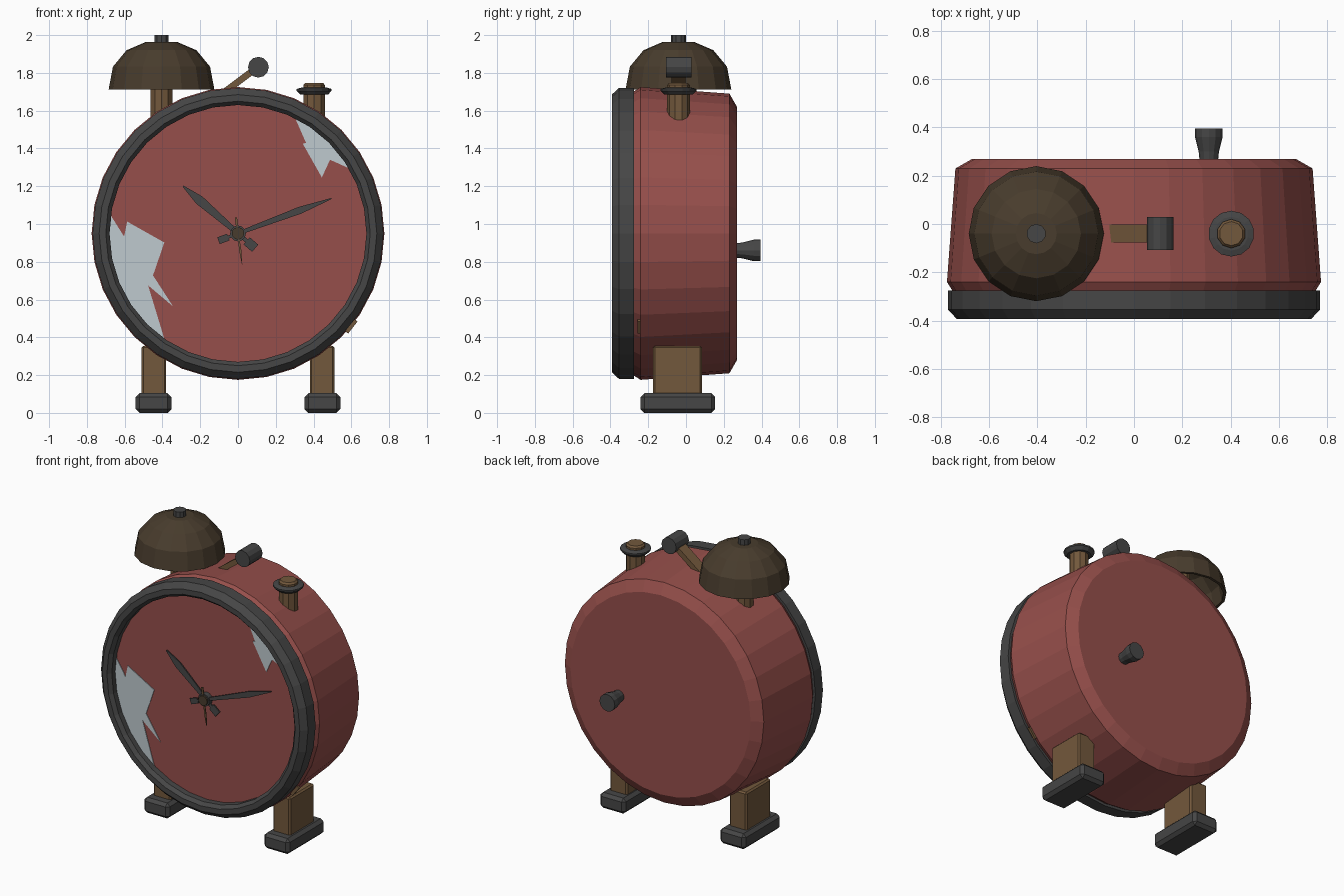
import bpy, bmesh, math
from mathutils import Vector, Matrix

cube = bpy.data.objects.get("Cube")
if cube:
    bpy.data.objects.remove(cube, do_unlink=True)


def material(name, rgb):
    m = bpy.data.materials.new(name)
    m.use_nodes = True
    m.diffuse_color = (*rgb, 1)
    m.node_tree.nodes["Principled BSDF"].inputs["Base Color"].default_value = (*rgb, 1)
    return m


RED = material("faded red", (0.305, 0.078, 0.07))
DARK = material("dark metal", (0.061, 0.061, 0.061))
BROWN = material("rusty brown", (0.171, 0.098, 0.045))
BRONZE = material("dull bronze", (0.065, 0.045, 0.026))
PALE = material("pale glass", (0.52, 0.59, 0.625))

CENTRE = 0.95      # height of the dial centre
DIAL_R = 0.69
MID_Y = -0.04      # depth of the bells, posts and hammer


def finish(bm, name, mat):
    bmesh.ops.recalc_face_normals(bm, faces=bm.faces)
    mesh = bpy.data.meshes.new(name)
    bm.to_mesh(mesh)
    bm.free()
    mesh.materials.append(mat)
    obj = bpy.data.objects.new(name, mesh)
    bpy.context.collection.objects.link(obj)
    return obj


def lathe(name, mat, profile, origin, sides, axis="Z", closed=False):
    """Turn (radius, height) points about an axis; closed joins last to first."""
    bm = bmesh.new()
    rings = []
    for r, h in profile:
        ring = []
        for i in range(sides):
            a = math.tau * i / sides
            u, v = r * math.sin(a), r * math.cos(a)
            co = (u, h, v) if axis == "Y" else (u, v, h)
            ring.append(bm.verts.new(Vector(co) + Vector(origin)))
        rings.append(ring)
    pairs = list(zip(rings, rings[1:]))
    if closed:
        pairs.append((rings[-1], rings[0]))
    else:
        bm.faces.new(rings[0])
        bm.faces.new(rings[-1])
    for low, high in pairs:
        for i in range(sides):
            j = (i + 1) % sides
            bm.faces.new((low[i], low[j], high[j], high[i]))
    return finish(bm, name, mat)


def box(name, mat, centre, size, bevel=0.0, turn_y=0.0):
    bm = bmesh.new()
    bmesh.ops.create_cube(bm, size=1)
    bmesh.ops.scale(bm, vec=size, verts=bm.verts)
    if bevel:
        bmesh.ops.bevel(bm, geom=bm.edges[:], offset=bevel, segments=1, affect="EDGES")
    bmesh.ops.transform(bm, matrix=Matrix.Translation(centre) @ Matrix.Rotation(turn_y, 4, "Y"),
                        verts=bm.verts)
    return finish(bm, name, mat)


def plate(name, mat, points, y, thick):
    """Flat cut-out facing the front; points are (x, z) from the dial centre."""
    bm = bmesh.new()
    face = bm.faces.new([bm.verts.new((x, y, CENTRE + z)) for x, z in points])
    out = bmesh.ops.extrude_face_region(bm, geom=[face])
    moved = [v for v in out["geom"] if isinstance(v, bmesh.types.BMVert)]
    bmesh.ops.translate(bm, vec=(0, -thick, 0), verts=moved)
    return finish(bm, name, mat)


# Drum-shaped case, front rim and dial
case = [(0.75, -0.28), (0.775, -0.24), (0.74, 0.23), (0.67, 0.27)]
lathe("case", RED, case, (0, 0, CENTRE), 32, "Y")
rim = [(0.77, -0.275), (0.77, -0.355), (0.735, -0.393), (0.7, -0.393), (0.68, -0.37), (0.68, -0.275)]
lathe("front_rim", DARK, rim, (0, 0, CENTRE), 32, "Y", closed=True)
lathe("dial", RED, [(DIAL_R, -0.27), (DIAL_R, -0.33)], (0, 0, CENTRE), 32, "Y")


# Jagged bare patches on the dial, closed along its round edge
def arc(start, end, steps=8):
    return [(0.685 * math.cos(a), 0.685 * math.sin(a)) for a in
            (math.radians(start + (end - start) * i / steps) for i in range(steps + 1))]


left_jags = [(-0.603, -0.016), (-0.587, 0.063), (-0.39, -0.048), (-0.45, -0.222),
             (-0.344, -0.386), (-0.476, -0.275)]
plate("bare_patch_large", PALE, left_jags + arc(235.5, 171.5), -0.329, 0.005)
right_jags = [(0.36, 0.48), (0.343, 0.475), (0.444, 0.296), (0.487, 0.39)]
plate("bare_patch_small", PALE, right_jags + arc(30, 64), -0.329, 0.005)


# Hands with leaf-shaped tips and square tails
def hand(name, mat, tip, widest, half, tail, y):
    direction = Vector(tip).normalized()
    side = Vector((-direction.y, direction.x))
    outline = [(-tail, half), (-tail / 2, half), (-tail / 2, half * 0.4), (0, half * 0.5),
               (widest, half), (Vector(tip).length, half * 0.15)]
    outline += [(d, -w) for d, w in reversed(outline)]
    plate(name, mat, [direction * d + side * w for d, w in outline], y, 0.008)


hand("hour_hand", DARK, (-0.29, 0.25), 0.27, 0.025, 0.12, -0.34)
hand("minute_hand", DARK, (0.495, 0.185), 0.35, 0.019, 0.11, -0.35)
hand("second_hand", BROWN, (0.022, -0.165), 0.09, 0.006, 0.085, -0.36)
lathe("hand_hub", DARK, [(0.042, -0.33), (0.042, -0.365)], (0, 0, CENTRE), 12, "Y")
lathe("hub_cap", BRONZE, [(0.033, -0.36), (0.033, -0.375)], (0, 0, CENTRE), 12, "Y")

# Legs and feet
for side, s in (("left", 1), ("right", -1)):
    box(side + "_leg", BROWN, (s * 0.445, -0.045, 0.215), (0.13, 0.26, 0.28), 0.01)
    box(side + "_foot", DARK, (s * 0.447, -0.043, 0.052), (0.19, 0.395, 0.104), 0.02)

# Bell on the right post, open underneath
bell_at = (-0.405, MID_Y, 0)
lathe("right_post", BROWN, [(0.06, 1.5), (0.06, 1.94)], bell_at, 10)
outer = [(0.28, 1.712), (0.257, 1.833), (0.185, 1.92), (0.085, 1.963)]
inner = [(r - 0.015, h - 0.015) for r, h in outer[1:]]
lathe("bell", BRONZE, inner[::-1] + [(0.262, 1.712)] + outer, bell_at, 16)
lathe("bell_knob", DARK, [(0.04, 1.95), (0.04, 2.0)], bell_at, 10)

# Bare left post with a collar
post_at = (0.403, MID_Y, 0)
lathe("left_post", BROWN, [(0.06, 1.5), (0.06, 1.735), (0.05, 1.747)], post_at, 10)
collar = [(0.05, 1.685), (0.075, 1.685), (0.095, 1.705), (0.095, 1.715), (0.07, 1.722), (0.05, 1.722)]
lathe("post_collar", DARK, collar, post_at, 14, closed=True)

# Hammer
box("hammer_rod", BROWN, (0.01, MID_Y, 1.76), (0.25, 0.075, 0.035), 0, -math.atan2(0.12, 0.16))
lathe("hammer_head", DARK, [(0.055, -0.107), (0.055, 0.028)], (0.108, 0, 1.83), 12, "Y")

# Winding knob on the back
knob = [(0.038, 0.26), (0.042, 0.3), (0.057, 0.36), (0.057, 0.395)]
lathe("winding_knob", DARK, knob, (0.31, 0, 0.86), 12, "Y")

# Small loose splinter at the lower left of the case
box("splinter", BROWN, (0.6, -0.248, CENTRE - 0.492), (0.02, 0.015, 0.08), 0, math.radians(38))
